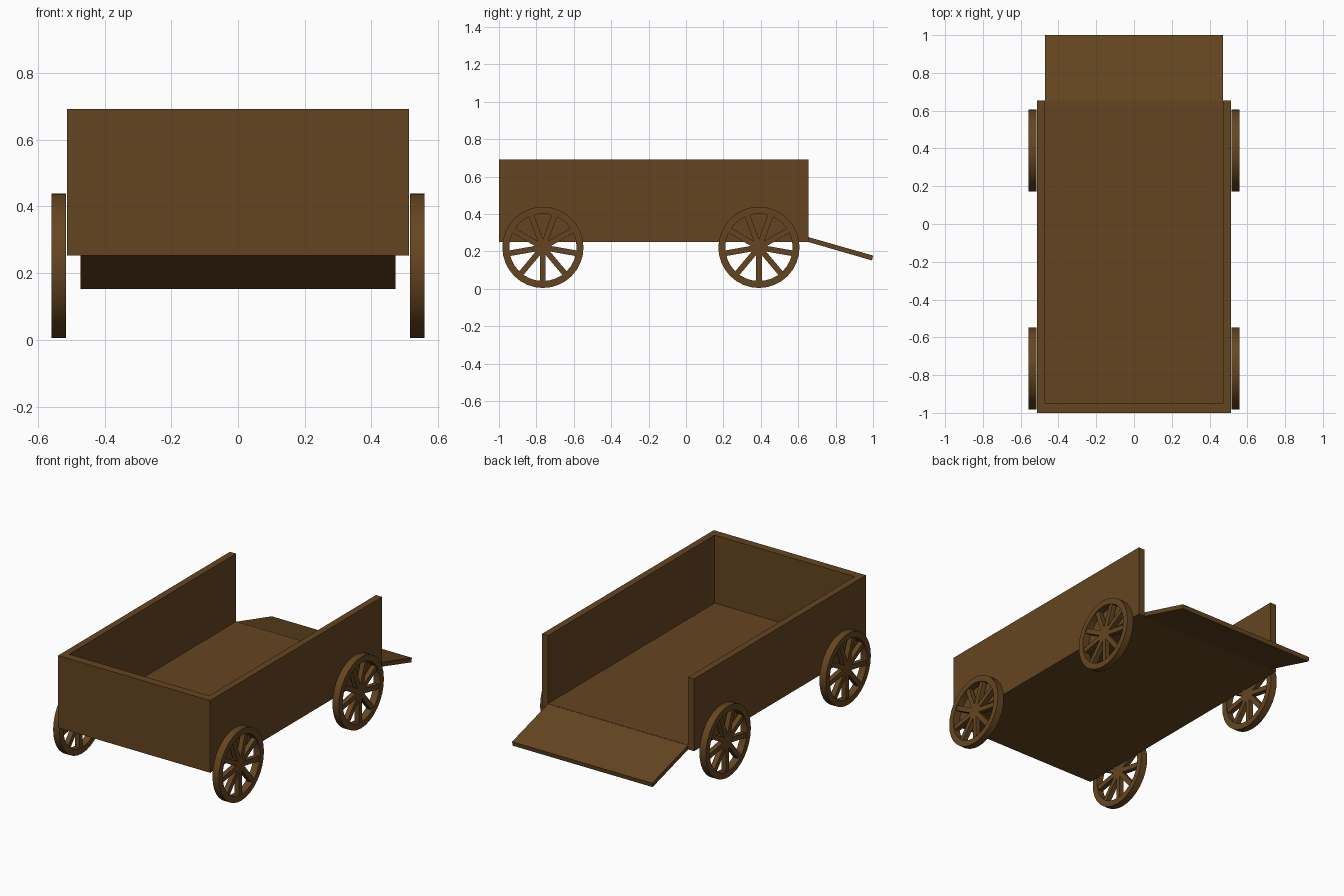
import bpy, math
from mathutils import Matrix, Vector

if "Cube" in bpy.data.objects:
    bpy.data.objects.remove(bpy.data.objects["Cube"])

wood = bpy.data.materials.new("wood")
wood.diffuse_color = (0.13, 0.06, 0.015, 1)
wood.use_nodes = True
wood.node_tree.nodes["Principled BSDF"].inputs["Base Color"].default_value = wood.diffuse_color

def mesh_object(name, verts, faces):
    me = bpy.data.meshes.new(name)
    me.from_pydata(verts, [], faces)
    me.materials.append(wood)
    ob = bpy.data.objects.new(name, me)
    bpy.context.collection.objects.link(ob)
    return ob

BOX = [(0, 1, 3, 2), (4, 6, 7, 5), (0, 4, 5, 1), (2, 3, 7, 6), (0, 2, 6, 4), (1, 5, 7, 3)]

def box(name, x, y, z):
    return mesh_object(name, [(a, b, c) for a in x for b in y for c in z], BOX)

# Cart bed: floor, front wall and side walls
box("floor", (-0.472, 0.472), (-0.95, 0.655), (0.252, 0.278))
box("front_wall", (-0.472, 0.472), (-1.0, -0.95), (0.252, 0.692))
for s, side in ((-1, "left"), (1, "right")):
    box(side + "_wall", sorted((s * 0.472, s * 0.513)), (-1.0, 0.655), (0.252, 0.692))

# Lowered tailgate, sloping down behind the bed
gate = [(x, y, z + dz) for x in (-0.472, 0.472)
        for y, z in ((0.65, 0.252), (0.995, 0.152)) for dz in (0, 0.026)]
for i in (3, 7):
    gate[i] = (gate[i][0], 1.0, gate[i][2])
mesh_object("tailgate", gate, BOX)

# Spoked wheels without axles
SEG, R, RI, SPOKES = 32, 0.217, 0.18, 9

def rim(name, cx, cy, cz, w):
    verts, faces = [], []
    for i in range(SEG):
        a = 2 * math.pi * i / SEG
        for r, dx in ((R, -w), (R, w), (RI, w), (RI, -w)):
            verts.append((cx + dx, cy + r * math.cos(a), cz + r * math.sin(a)))
        n = (i + 1) % SEG
        for k in range(4):
            m = (k + 1) % 4
            faces.append((i * 4 + k, n * 4 + k, n * 4 + m, i * 4 + m))
    ob = mesh_object(name, verts, faces)
    bpy.context.view_layer.objects.active = ob
    ob.select_set(True)
    bpy.ops.object.shade_smooth_by_angle()
    ob.select_set(False)

for s, side in ((-1, "left"), (1, "right")):
    for cy, end in ((-0.765, "front"), (0.39, "rear")):
        c = Vector((s * 0.537, cy, 0.222))
        rim(f"{end}_{side}_rim", *c, 0.0215)
        for i in range(SPOKES):
            ob = box(f"{end}_{side}_spoke", (-0.015, 0.015), (0, 0.19), (-0.015, 0.015))
            ob.data.transform(Matrix.Translation(c) @ Matrix.Rotation(
                math.radians(-10 + 360 / SPOKES * i), 4, 'X'))
